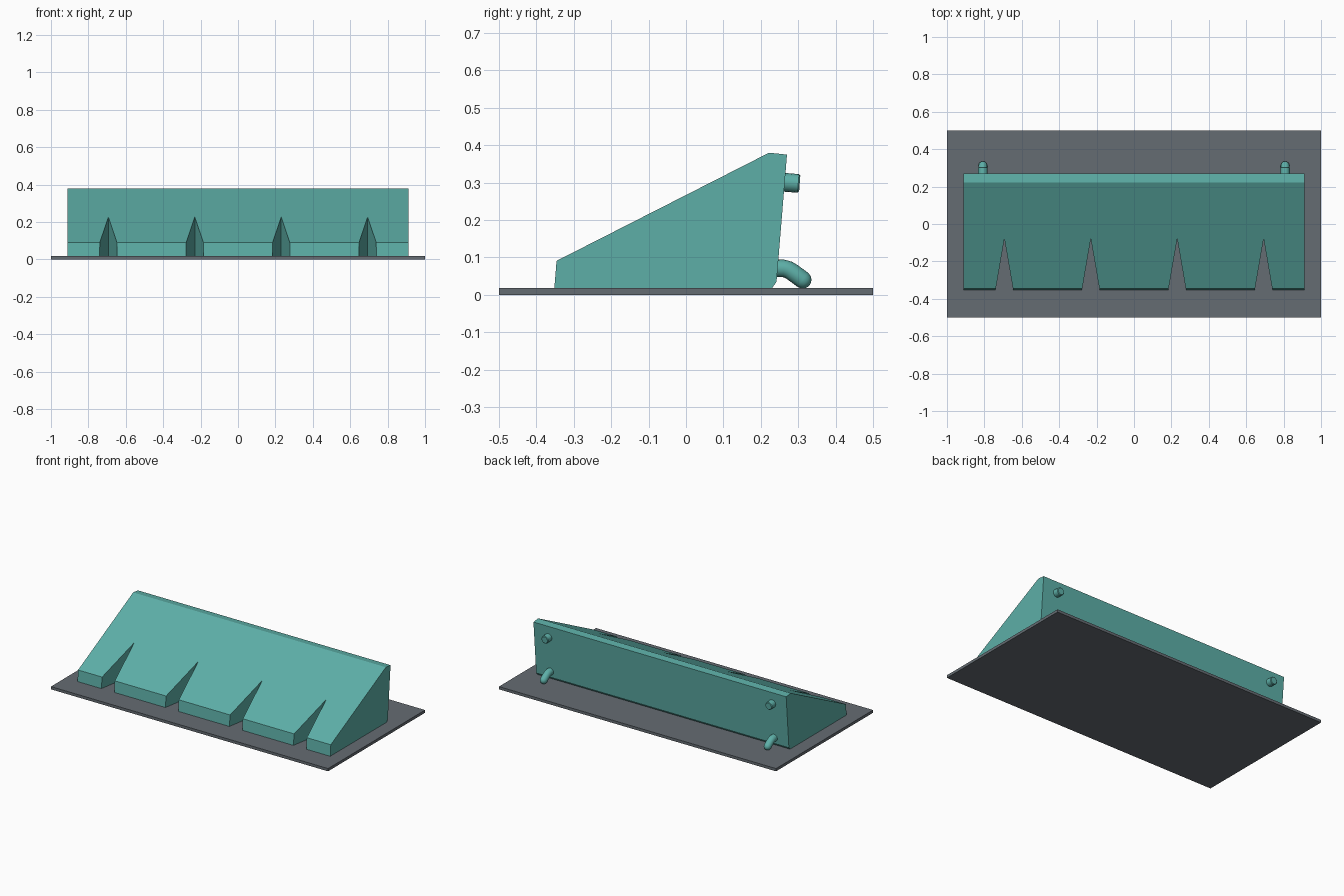
import bpy, bmesh
from math import cos, sin, pi, radians
from mathutils import Vector

if "Cube" in bpy.data.objects:
    bpy.data.objects.remove(bpy.data.objects["Cube"])

teal = bpy.data.materials.new("teal")
teal.diffuse_color = (0.11, 0.43, 0.39, 1)
teal.use_nodes = True
teal.node_tree.nodes["Principled BSDF"].inputs["Base Color"].default_value = teal.diffuse_color
slate = bpy.data.materials.new("slate")
slate.diffuse_color = (0.13, 0.15, 0.17, 1)
slate.use_nodes = True
slate.node_tree.nodes["Principled BSDF"].inputs["Base Color"].default_value = slate.diffuse_color


def finish(name, bm, mat):
    bmesh.ops.recalc_face_normals(bm, faces=bm.faces)
    mesh = bpy.data.meshes.new(name)
    bm.to_mesh(mesh)
    bm.free()
    obj = bpy.data.objects.new(name, mesh)
    bpy.context.collection.objects.link(obj)
    if mat:
        mesh.materials.append(mat)
    return obj


def prism(name, points, offset, mat=None):
    bm = bmesh.new()
    face = bm.faces.new([bm.verts.new(p) for p in points])
    ext = bmesh.ops.extrude_face_region(bm, geom=[face])["geom"]
    verts = [v for v in ext if isinstance(v, bmesh.types.BMVert)]
    bmesh.ops.translate(bm, verts=verts, vec=offset)
    return finish(name, bm, mat)


def sweep(name, x, path, mat, sides=16):
    """Round peg through (y, z, radius) stations, bending in the y-z plane."""
    bm = bmesh.new()
    rings = []
    for i, (y, z, r) in enumerate(path):
        a, b = path[max(i - 1, 0)], path[min(i + 1, len(path) - 1)]
        d = Vector((0, b[0] - a[0], b[1] - a[1])).normalized()
        n = Vector((0, -d.z, d.y))
        c = Vector((x, y, z))
        rings.append([bm.verts.new(c + r * (Vector((cos(t), 0, 0)) + n * sin(t)))
                      for t in (2 * pi * k / sides for k in range(sides))])
    for p, q in zip(rings, rings[1:]):
        for k in range(sides):
            j = (k + 1) % sides
            bm.faces.new((p[k], p[j], q[j], q[k]))
    bm.faces.new(rings[0])
    bm.faces.new(rings[-1])
    obj = finish(name, bm, mat)
    bpy.context.view_layer.objects.active = obj
    bpy.ops.object.select_all(action='DESELECT')
    obj.select_set(True)
    bpy.ops.object.shade_smooth_by_angle(angle=radians(40))
    return obj


# Base plate
prism("base_plate", [(-1, -.5, 0), (1, -.5, 0), (1, .5, 0), (-1, .5, 0)],
      (0, 0, .018), slate)

# Sloped body
profile = [(-.352, .018), (-.346, .091), (.222, .38), (.27, .375),
           (.242, .035), (.230, .018)]
body = prism("sloped_body", [(-.912, y, z) for y, z in profile],
             (1.824, 0, 0), teal)

# V-shaped notches cut into the front edge
for i, x in enumerate((-.693, -.231, .231, .693)):
    w = .0465 * .37 / .27
    cutter = prism(f"notch_cutter_{i}",
                   [(x - w, -.45, -.1), (x + w, -.45, -.1), (x, -.08, -.1)],
                   (0, 0, .6))
    cutter.hide_render = True
    cutter.hide_viewport = True
    mod = body.modifiers.new(f"notch_{i}", 'BOOLEAN')
    mod.operation = 'DIFFERENCE'
    mod.solver = 'EXACT'
    mod.object = cutter

# Mounting pegs on the back: straight above, bent hook below
r = .0235
tip = [(.312 + .7 * .0 + r * .8 * sin(a), .0405 - r * .6 * sin(a), r * cos(a))
       for a in (radians(d) for d in (0, 25, 50, 70, 85))]
hook = [(.232, .0715, r), (.262, .0705, r), (.274, .067, r), (.284, .061, r)] + tip
for side, x in (("left", -.808), ("right", .808)):
    sweep(f"upper_peg_{side}", x,
          [(.25, .302, .025), (.300, .298, .025), (.304, .2977, .021)], teal)
    sweep(f"lower_hook_{side}", x, hook, teal)
